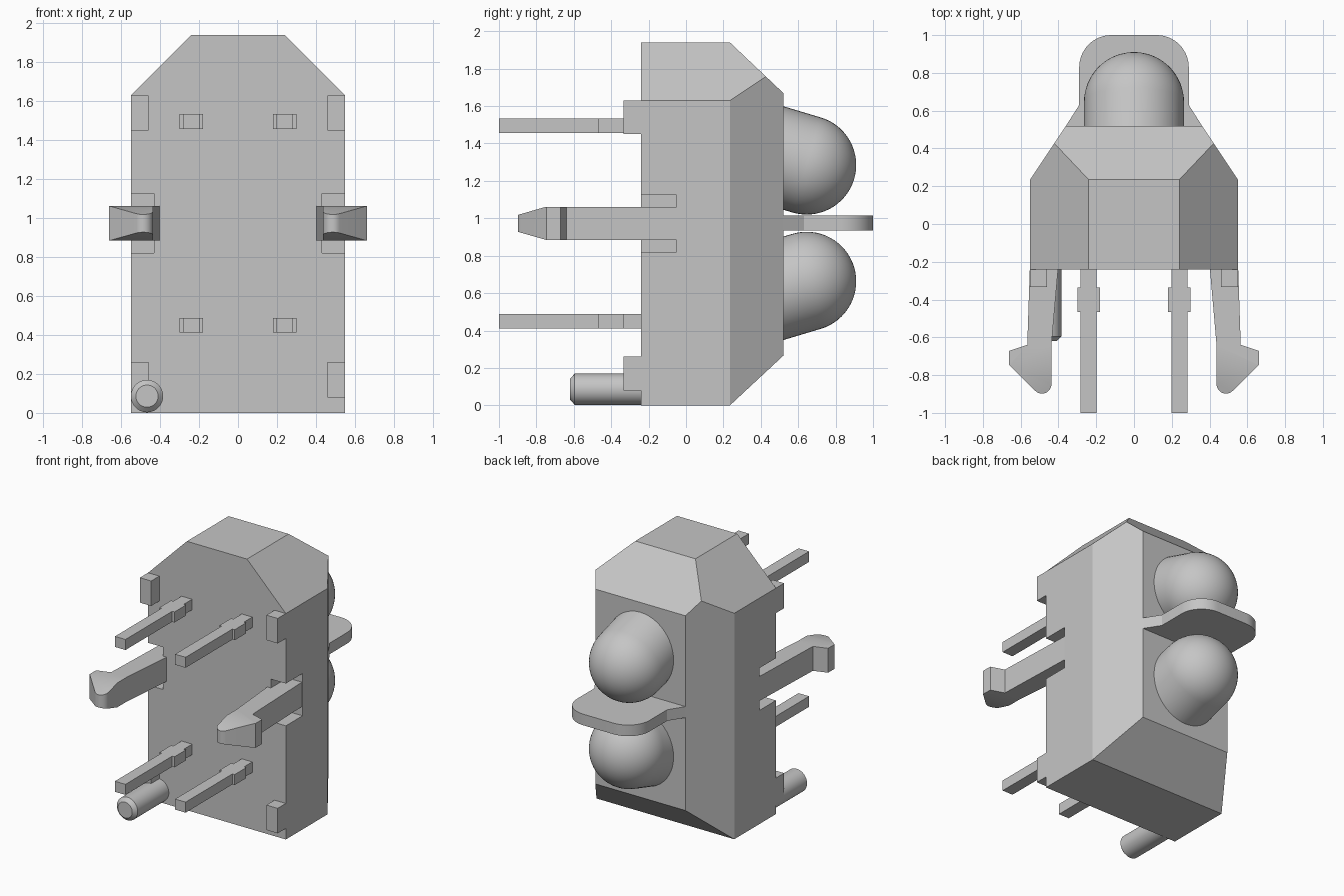
import bpy, bmesh
from math import sin, cos, pi, radians, atan2
from mathutils import Vector, Matrix

cube = bpy.data.objects.get("Cube")
if cube:
    bpy.data.objects.remove(cube, do_unlink=True)

# Single plain grey
grey = bpy.data.materials.new("light_grey")
grey.use_nodes = True
colour = (0.56, 0.56, 0.56, 1)
grey.diffuse_color = colour
grey.node_tree.nodes["Principled BSDF"].inputs["Base Color"].default_value = colour


def finish(name, bm, smooth=False):
    bmesh.ops.recalc_face_normals(bm, faces=bm.faces[:])
    mesh = bpy.data.meshes.new(name)
    bm.to_mesh(mesh)
    bm.free()
    mesh.materials.append(grey)
    obj = bpy.data.objects.new(name, mesh)
    bpy.context.collection.objects.link(obj)
    bpy.ops.object.select_all(action='DESELECT')
    obj.select_set(True)
    bpy.context.view_layer.objects.active = obj
    if smooth:
        bpy.ops.object.shade_smooth_by_angle(angle=radians(30))
    return obj


def box_mesh(x, y, z):
    bm = bmesh.new()
    bmesh.ops.create_cube(bm, size=1)
    for v in bm.verts:
        v.co = [(a + b) / 2 + c * (b - a) for (a, b), c in zip((x, y, z), v.co)]
    return bm


def slice_off(bm, point, normal):
    """Cut away everything on the normal's side and cap the cut."""
    cut = bmesh.ops.bisect_plane(
        bm, geom=bm.verts[:] + bm.edges[:] + bm.faces[:], dist=1e-5,
        plane_co=point, plane_no=Vector(normal).normalized(), clear_outer=True)
    edges = [e for e in cut["geom_cut"] if isinstance(e, bmesh.types.BMEdge)]
    bmesh.ops.edgeloop_fill(bm, edges=edges)


def extrude_xy(points, z0, z1):
    bm = bmesh.new()
    face = bm.faces.new([bm.verts.new((x, y, z0)) for x, y in points])
    top = bmesh.ops.extrude_face_region(bm, geom=[face], use_keep_orig=True)
    verts = [v for v in top["geom"] if isinstance(v, bmesh.types.BMVert)]
    bmesh.ops.translate(bm, verts=verts, vec=(0, 0, z1 - z0))
    return bm


def arc(cx, cy, r, start, end, steps):
    angles = [radians(start + (end - start) * i / steps) for i in range(steps + 1)]
    return [(cx + r * cos(a), cy + r * sin(a)) for a in angles]


def lathe(name, profile, matrix, steps=48):
    """Spin (radius, height) points about z, then place with the matrix."""
    bm = bmesh.new()
    verts = [bm.verts.new((r, 0, h)) for r, h in profile]
    edges = [bm.edges.new(pair) for pair in zip(verts, verts[1:])]
    bmesh.ops.spin(bm, geom=verts + edges, cent=(0, 0, 0), axis=(0, 0, 1),
                   angle=2 * pi, steps=steps, use_duplicate=False)
    bmesh.ops.remove_doubles(bm, verts=bm.verts[:], dist=1e-4)
    bm.transform(matrix)
    return finish(name, bm, smooth=True)


# Housing: a box with sliced corners and sloped back edges
bm = box_mesh((-0.55, 0.55), (-0.24, 0.52), (0, 1.94))
for s in (-1, 1):
    slice_off(bm, (s * 0.55, 0, 1.63), (s, 0, 1))
    slice_off(bm, (s * 0.55, 0.235, 0), (s * 0.285, 0.19, 0))
slice_off(bm, (0, 0.235, 1.94), (0, 0.27, 0.285))
slice_off(bm, (0, 0.235, 0), (0, 0.265, -0.285))
housing = finish("housing", bm)

# Notches around the side clips
for s in (-1, 1):
    cutter = finish("notch_cutter", box_mesh(sorted((s * 0.43, s * 0.6)), (-0.3, -0.05), (0.82, 1.125)))
    cutter.hide_render = True
    mod = housing.modifiers.new("notch", 'BOOLEAN')
    mod.operation = 'DIFFERENCE'
    mod.solver = 'EXACT'
    mod.object = cutter
    bpy.context.view_layer.objects.active = housing
    bpy.ops.object.modifier_apply(modifier=mod.name)
    bpy.data.objects.remove(cutter, do_unlink=True)

mid = 0.973
for s, side in ((-1, "right"), (1, "left")):
    # Standoff pads and contact pins
    for z0, z1, level in ((1.45, 1.63, "upper"), (0.08, 0.26, "lower")):
        finish(f"{level}_{side}_pad",
               box_mesh(sorted((s * 0.46, s * 0.55)), (-0.333, -0.235), (z0, z1)))
    for z, level in ((1.495, "upper"), (0.45, "lower")):
        x = s * 0.24
        outline = [(0.042, -0.2), (0.042, -0.335), (0.06, -0.335), (0.06, -0.467),
                   (0.042, -0.467), (0.042, -1)]
        outline += [(-a, b) for a, b in reversed(outline)]
        finish(f"{level}_{side}_pin",
               extrude_xy([(x + a, b) for a, b in outline], z - 0.038, z + 0.038))

    # Barbed clip with a tapered rounded tip
    outline = [(0.402, -0.04), (0.545, -0.04), (0.565, -0.64), (0.663, -0.672), (0.663, -0.745)]
    outline += arc(0.487, -0.848, 0.05, -45, -180, 10) + [(0.437, -0.64), (0.402, -0.24)]
    bm = extrude_xy([(s * x, y) for x, y in outline], mid - 0.088, mid + 0.088)
    for v in (-1, 1):
        slice_off(bm, (0, -0.75, mid + v * 0.088), (0, -0.043, v * 0.15))
    finish(f"{side}_clip", bm, smooth=True)

# Locating peg with a chamfered end, pointing forward
lathe("locating_peg", [(0, 0), (0.083, 0), (0.083, 0.395), (0.057, 0.42), (0, 0.42)],
      Matrix.Translation((-0.467, -0.2, 0.086)) @ Matrix.Rotation(pi / 2, 4, 'X'))

# Divider plate with rounded outer corners
half = [(0.38, 0.49), (0.36, 0.52), (0.29, 0.63)] + arc(0.12, 0.83, 0.17, 0, 90, 14)
finish("divider_plate",
       extrude_xy(half + [(-x, y) for x, y in reversed(half)], 0.935, 1.015), smooth=True)

# Domed lenses, tilted toward the divider
lens = [(0, -0.25), (0.265, -0.25)] + arc(0, 0, 0.265, 0, 90, 16)
tilt = atan2(0.3, 1)
for z, s, level in ((1.285, 1, "upper"), (0.663, -1, "lower")):
    lathe(f"{level}_lens", lens,
          Matrix.Translation((0, 0.645, z)) @ Matrix.Rotation(-pi / 2 - s * tilt, 4, 'X'))
